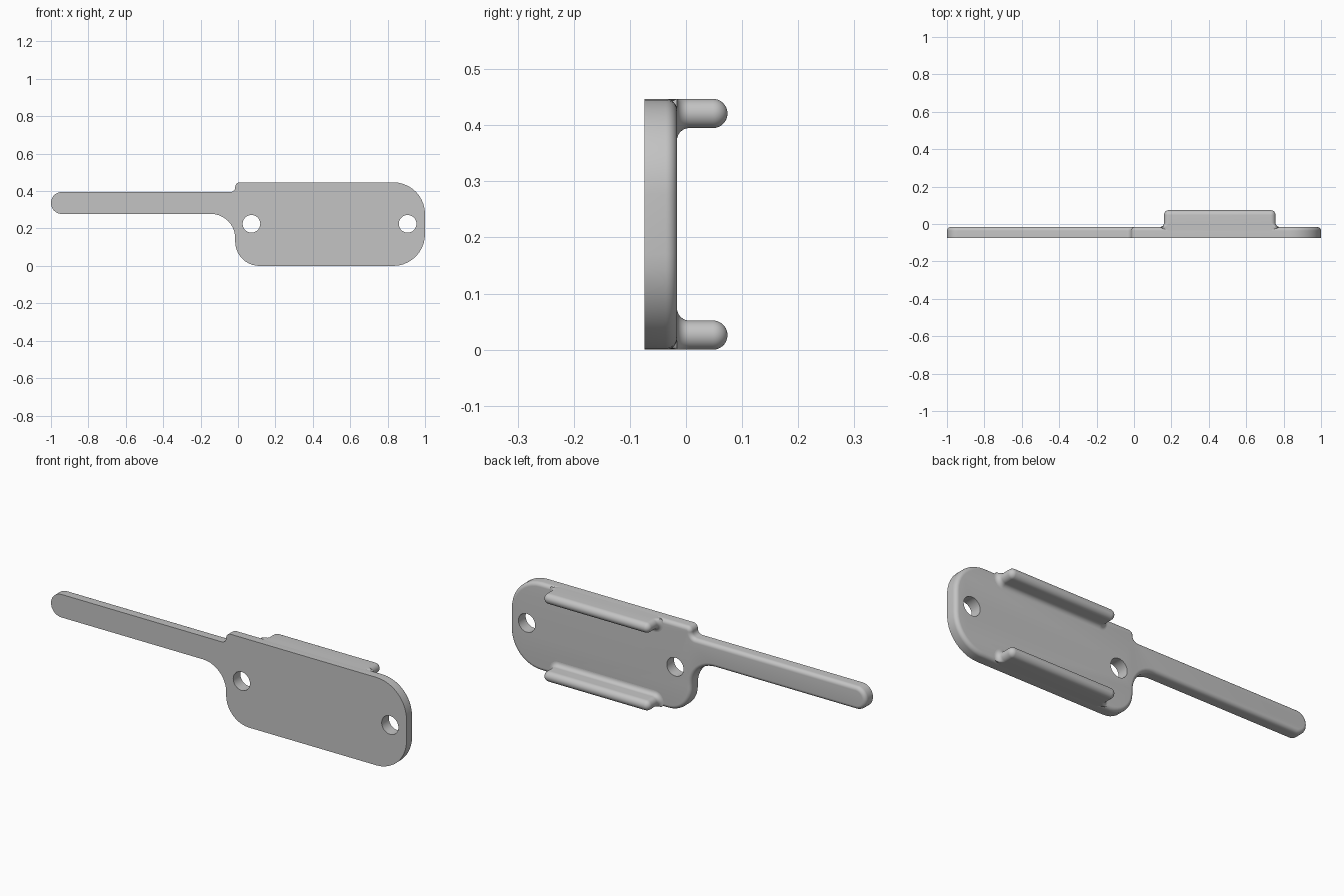
import bpy, bmesh
from math import sin, cos, pi, radians
from mathutils import Vector

cube = bpy.data.objects.get("Cube")
if cube:
    bpy.data.objects.remove(cube, do_unlink=True)

HEIGHT = 0.447
FRONT, PLATE_BACK, RAIL_BACK = -0.074, -0.016, 0.074
STEPS = 10

grey = bpy.data.materials.new("satin_grey")
grey.use_nodes = True
grey.diffuse_color = (0.55, 0.55, 0.55, 1)
grey.node_tree.nodes["Principled BSDF"].inputs["Base Color"].default_value = grey.diffuse_color


def rounded_outline(corners, inset):
    """Square-cornered (x, z, radius) outline with arcs, shrunk by inset."""
    points = []
    for i, (x, z, r) in enumerate(corners):
        p = Vector((x, z))
        a = (Vector(corners[i - 1][:2]) - p).normalized()
        b = (Vector(corners[(i + 1) % len(corners)][:2]) - p).normalized()
        centre = p + (a + b) * r
        convex = b.x * a.y - b.y * a.x > 0
        radius = r - inset if convex else r + inset
        for k in range(STEPS + 1):
            t = k / STEPS * pi / 2
            points.append(centre - (b * cos(t) + a * sin(t)) * radius)
    return points


def loft(name, corners, levels):
    """Stack outlines along y; each level is (y, inset)."""
    bm = bmesh.new()
    rings = []
    for y, inset in levels:
        rings.append([bm.verts.new((p.x, y, min(max(p.y, 0), HEIGHT)))
                      for p in rounded_outline(corners, inset)])
    for low, high in zip(rings, rings[1:]):
        for i in range(len(low)):
            j = (i + 1) % len(low)
            bm.faces.new((low[i], low[j], high[j], high[i]))
    bm.faces.new(rings[0])
    bm.faces.new(rings[-1])
    bmesh.ops.remove_doubles(bm, verts=bm.verts, dist=0.00001)
    bmesh.ops.recalc_face_normals(bm, faces=bm.faces)
    mesh = bpy.data.meshes.new(name)
    bm.to_mesh(mesh)
    bm.free()
    mesh.materials.append(grey)
    obj = bpy.data.objects.new(name, mesh)
    bpy.context.collection.objects.link(obj)
    return obj


def smooth(obj):
    bpy.ops.object.select_all(action="DESELECT")
    obj.select_set(True)
    bpy.context.view_layer.objects.active = obj
    bpy.ops.object.shade_smooth_by_angle(angle=radians(35))


def round_over(y_end, r, last=90):
    """Levels for a convex quarter round finishing at y_end."""
    angles = [radians(last * k / 8) for k in range(9)]
    return [(y_end - r + r * sin(t), r * (1 - cos(t))) for t in angles]


# Plate with handle: flat front, rounded back edge
left = -0.015
plate_corners = [
    (left, 0, 0.13), (1, 0, 0.17), (1, HEIGHT, 0.17), (left, HEIGHT, 0.025),
    (left, 0.395, 0.025), (-1, 0.395, 0.058), (-1, 0.278, 0.058), (left, 0.278, 0.13),
]
plate = loft("plate_with_handle", plate_corners, [(FRONT, 0)] + round_over(PLATE_BACK, 0.02))

# Two through holes
for x in (0.072, 0.907):
    bpy.ops.mesh.primitive_cylinder_add(vertices=48, radius=0.047, depth=0.4,
                                        location=(x, 0, 0.225), rotation=(pi / 2, 0, 0))
    cutter = bpy.context.object
    cutter.name = "hole_cutter"
    cut = plate.modifiers.new("hole", "BOOLEAN")
    cut.operation, cut.solver, cut.object = "DIFFERENCE", "EXACT", cutter
    bpy.context.view_layer.objects.active = plate
    bpy.ops.object.modifier_apply(modifier=cut.name)
    bpy.data.objects.remove(cutter, do_unlink=True)
smooth(plate)

# Upper and lower rails with flared feet and rounded tops
rail, flare = 0.052, 0.022
foot = [(PLATE_BACK + flare * (1 - cos(t)), -flare * (1 - sin(t)))
        for t in [pi / 2 * k / 8 for k in range(9)]]
levels = [(PLATE_BACK - 0.022, 0)] + foot + round_over(RAIL_BACK, rail / 2, 84)
for name, z in (("lower_rail", 0), ("upper_rail", HEIGHT - rail)):
    r = rail / 2
    corners = [(0.16, z, r), (0.757, z, r), (0.757, z + rail, r), (0.16, z + rail, r)]
    smooth(loft(name, corners, levels))
